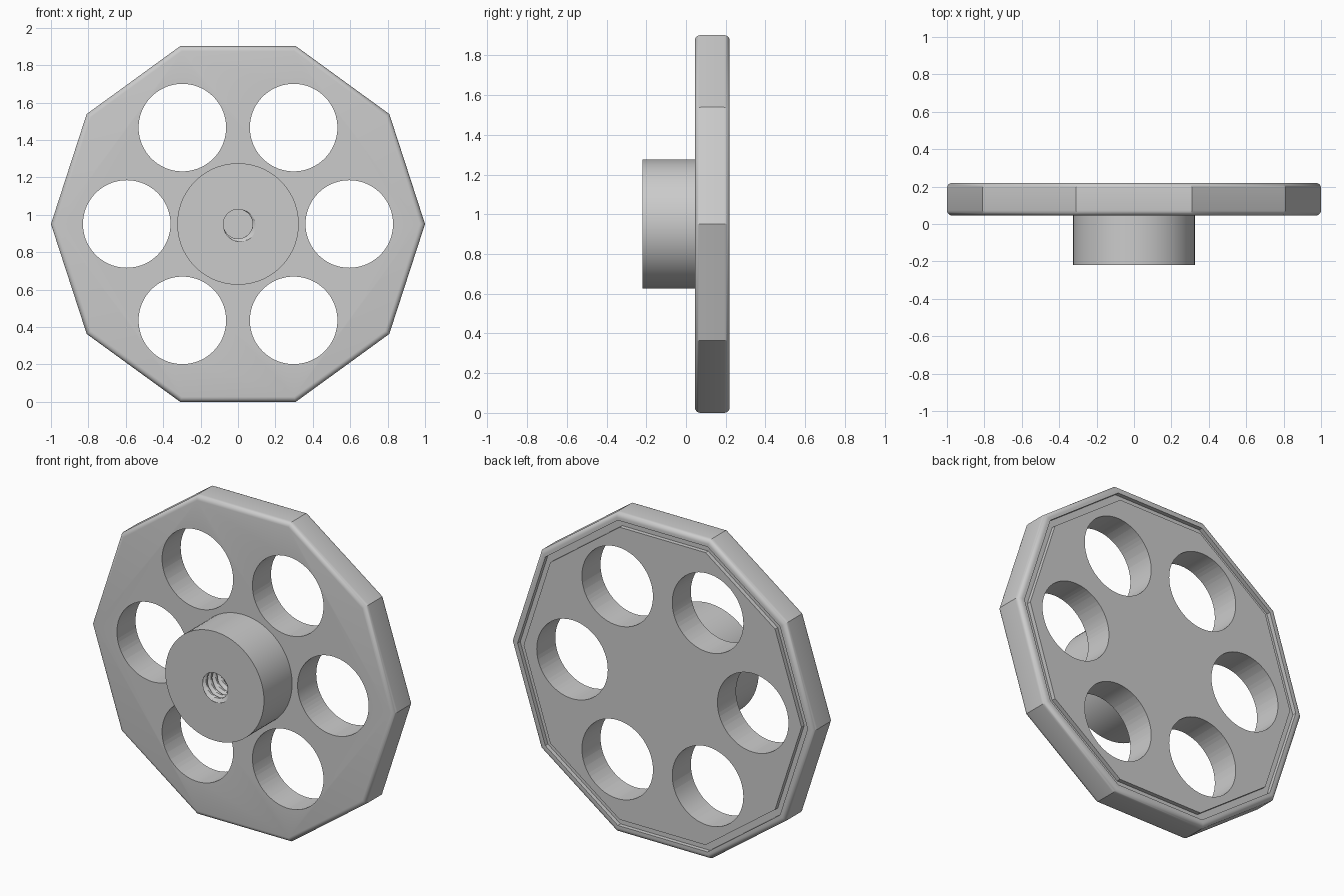
import bpy, bmesh, math
from math import cos, sin, pi, radians

cube = bpy.data.objects.get("Cube")
if cube:
    bpy.data.objects.remove(cube, do_unlink=True)

CENTRE_Z = cos(pi / 10)
FRONT, BACK, FILLET = 0.045, 0.22, 0.028

grey = bpy.data.materials.new("plain grey")
grey.use_nodes = True
colour = (0.6, 0.6, 0.6, 1)
grey.diffuse_color = colour
grey.node_tree.nodes["Principled BSDF"].inputs["Base Color"].default_value = colour


def add_rings(bm, rings, sides):
    """Skin (radius, y) rings about the y axis; a radius may depend on angle."""
    loops = []
    for radius, y in rings:
        loop = []
        for i in range(sides):
            a = 2 * pi * i / sides
            r = radius(a, y) if callable(radius) else radius
            loop.append(bm.verts.new((r * cos(a), y, CENTRE_Z + r * sin(a))))
        loops.append(loop)
    for lower, upper in zip(loops, loops[1:]):
        for i in range(sides):
            j = (i + 1) % sides
            bm.faces.new((lower[i], lower[j], upper[j], upper[i]))
    bm.faces.new(loops[0])
    bm.faces.new(loops[-1])
    return [v for loop in loops for v in loop]


def finish(bm, name):
    bmesh.ops.recalc_face_normals(bm, faces=bm.faces[:])
    mesh = bpy.data.meshes.new(name)
    bm.to_mesh(mesh)
    bm.free()
    mesh.materials.append(grey)
    obj = bpy.data.objects.new(name, mesh)
    bpy.context.collection.objects.link(obj)
    return obj


def smooth(obj):
    bpy.ops.object.select_all(action="DESELECT")
    obj.select_set(True)
    bpy.context.view_layer.objects.active = obj
    bpy.ops.object.shade_smooth_by_angle(angle=radians(30))


# Ten-sided plate: rounded rim and a shallow groove round the back
steps = [i * pi / 10 for i in range(6)]
inner = 1 - FILLET
profile = [(inner + FILLET * sin(t), FRONT + FILLET * (1 - cos(t))) for t in steps]
profile += [(inner + FILLET * cos(t), BACK - FILLET * (1 - sin(t))) for t in steps]
profile += [(0.955, BACK), (0.955, BACK - 0.025), (0.915, BACK - 0.025), (0.915, BACK)]
bm = bmesh.new()
add_rings(bm, profile, 10)
plate = finish(bm, "wheel_plate")

# Six round openings
bm = bmesh.new()
for k in range(6):
    a = k * pi / 3
    verts = add_rings(bm, [(0.234, -0.1), (0.234, 0.4)], 72)
    bmesh.ops.translate(bm, verts=verts, vec=(0.595 * cos(a), 0, 0.595 * sin(a)))
cutter = finish(bm, "opening_cutter")
cutter.hide_render = True
cut = plate.modifiers.new("openings", "BOOLEAN")
cut.operation = "DIFFERENCE"
cut.solver = "EXACT"
cut.object = cutter
smooth(plate)
bpy.ops.object.modifier_apply(modifier=cut.name)
bpy.data.objects.remove(cutter, do_unlink=True)
smooth(plate)

# Hub with a blind threaded bore
HUB_FRONT, BORE_END, PITCH = -0.22, 0.03, 0.045


def thread(a, y):
    phase = ((y - HUB_FRONT) / PITCH + (a + pi / 4) / (2 * pi)) % 1
    return 0.078 + 0.024 * max(0, 1 - 3 * min(phase, 1 - phase))


count = 48
hub_rings = [(0.325, FRONT + 0.01), (0.325, HUB_FRONT)]
for i in range(count + 1):
    hub_rings.append((thread, HUB_FRONT + (BORE_END - HUB_FRONT) * i / count))
hub_rings.append((0.07, BORE_END))
bm = bmesh.new()
add_rings(bm, hub_rings, 72)
smooth(finish(bm, "threaded_hub"))
